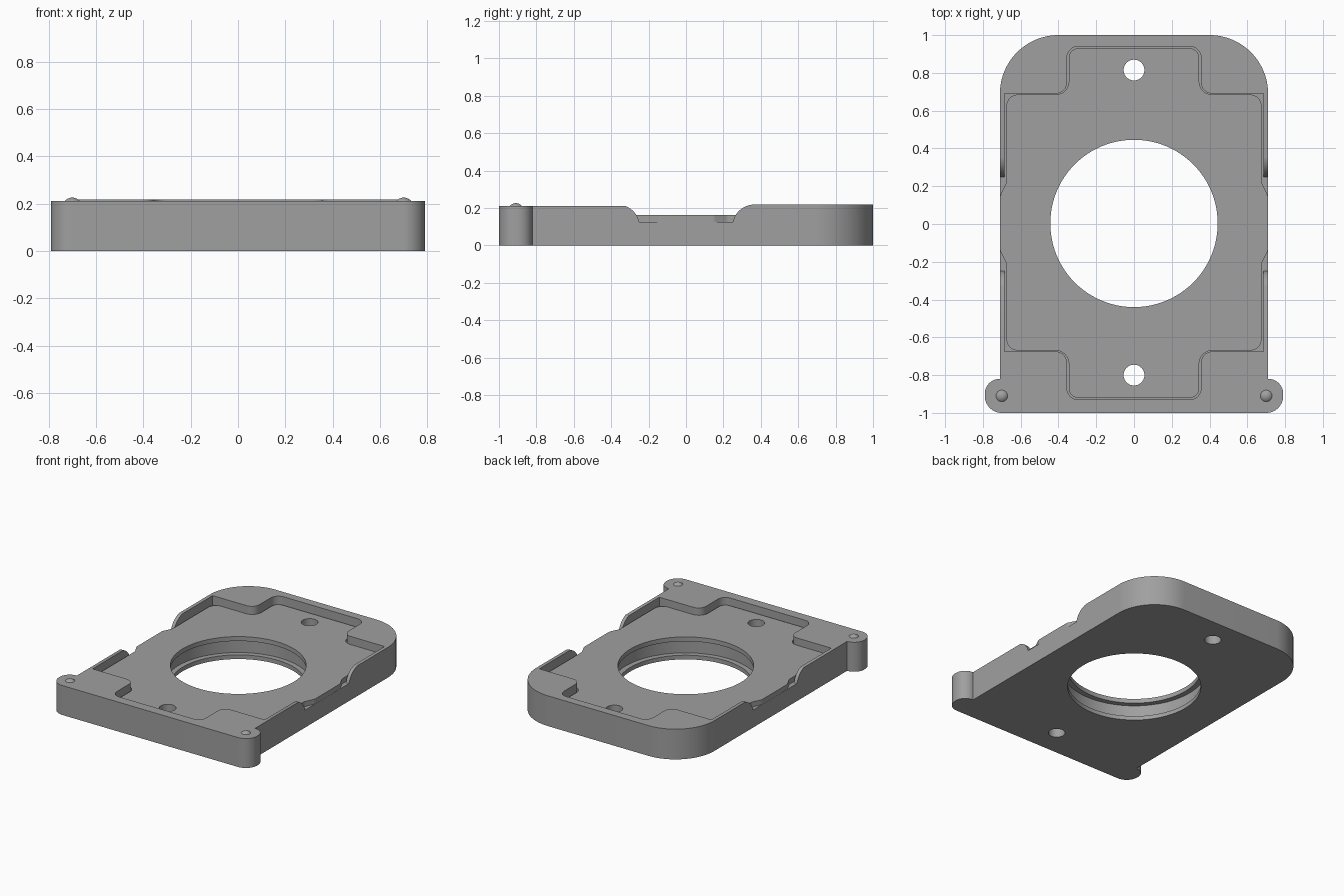
import bpy, bmesh, math
from mathutils import Vector

cube = bpy.data.objects.get("Cube")
if cube:
    bpy.data.objects.remove(cube)

grey = bpy.data.materials.new("mid grey")
grey.use_nodes = True
grey.diffuse_color = (0.35, 0.35, 0.35, 1)
grey.node_tree.nodes["Principled BSDF"].inputs["Base Color"].default_value = grey.diffuse_color


def fillet(corners, steps=12):
    """Round each (x, y, radius) corner of a closed polygon."""
    pts = []
    for i, (x, y, r) in enumerate(corners):
        p = Vector((x, y))
        if r == 0:
            pts.append(p)
            continue
        a = (Vector(corners[i - 1][:2]) - p).normalized()
        b = (Vector(corners[(i + 1) % len(corners)][:2]) - p).normalized()
        half = a.angle(b) / 2
        centre = p + (a + b).normalized() * (r / math.sin(half))
        start = p + a * (r / math.tan(half)) - centre
        end = p + b * (r / math.tan(half)) - centre
        sweep = math.atan2(start.x * end.y - start.y * end.x, start.dot(end))
        for k in range(steps + 1):
            t = sweep * k / steps
            pts.append(centre + Vector((start.x * math.cos(t) - start.y * math.sin(t),
                                        start.x * math.sin(t) + start.y * math.cos(t))))
    return pts


def mirrored(half):
    """Close a right-hand half outline with its mirror image."""
    return half + [(-x, y, r) for x, y, r in reversed(half)]


def circle(y, r, n=96):
    return [(r * math.cos(math.tau * k / n), y + r * math.sin(math.tau * k / n)) for k in range(n)]


def prism(name, pts, lo, hi, along_x=False):
    bm = bmesh.new()
    verts = [bm.verts.new((lo, p[0], p[1]) if along_x else (p[0], p[1], lo)) for p in pts]
    face = bm.faces.new(verts)
    out = bmesh.ops.extrude_face_region(bm, geom=[face])
    move = Vector((hi - lo, 0, 0)) if along_x else Vector((0, 0, hi - lo))
    bmesh.ops.translate(bm, vec=move, verts=[v for v in out["geom"] if isinstance(v, bmesh.types.BMVert)])
    bmesh.ops.recalc_face_normals(bm, faces=bm.faces)
    mesh = bpy.data.meshes.new(name)
    bm.to_mesh(mesh)
    bm.free()
    mesh.materials.append(grey)
    obj = bpy.data.objects.new(name, mesh)
    bpy.context.collection.objects.link(obj)
    return obj


def combine(target, tool, operation="DIFFERENCE"):
    mod = target.modifiers.new("combine", "BOOLEAN")
    mod.operation, mod.object, mod.solver = operation, tool, "EXACT"
    bpy.context.view_layer.objects.active = target
    bpy.ops.object.modifier_apply(modifier=mod.name)
    bpy.data.objects.remove(tool)


def smooth(obj):
    bpy.ops.object.select_all(action="DESELECT")
    obj.select_set(True)
    bpy.context.view_layer.objects.active = obj
    bpy.ops.object.shade_smooth_by_angle(angle=math.radians(30))


# Plate with rounded back corners and front ears
plate = prism("plate", fillet(mirrored([
    (0.71, 1, 0.31), (0.71, -0.82, 0), (0.79, -0.82, 0.079), (0.79, -1, 0.09)]), 24), 0, 0.218)

# Front half sits slightly lower
combine(plate, prism("front_trim", [(-1, -1.2), (1, -1.2), (1, 0), (-1, 0)], 0.212, 0.4))

# Pocket with a tab at each end
combine(plate, prism("pocket", fillet(mirrored([
    (0.355, 0.94, 0.06), (0.355, 0.69, -0.0 + 0.06), (0.685, 0.69, 0),
    (0.685, -0.675, 0), (0.355, -0.675, 0.06), (0.355, -0.93, 0.06)])), 0.125, 0.4))

# Scooped notches in both side walls
combine(plate, prism("side_notch", fillet(mirrored([
    (0.25, 0.126, 0), (0.28, 0.219, 0.12), (0.45, 0.219, 0), (0.45, 0.4, 0)])), -1, 1, True))

# Raised pocket floor, bulging out into the notches
bulge = [(0.675, 0.22, 0.04), (0.709, 0.15, 0.04), (0.709, -0.14, 0.04), (0.675, -0.21, 0.04)]
floor = prism("floor", fillet(mirrored([
    (0.345, 0.93, 0.05), (0.345, 0.685, 0.07), (0.675, 0.685, 0.06)] + bulge + [
    (0.675, -0.67, 0.06), (0.345, -0.67, 0.07), (0.345, -0.92, 0.05)])), 0.06, 0.162)
combine(plate, floor, "UNION")

# Central bore with an inner groove, and two bolt holes
combine(plate, prism("bore", circle(0.003, 0.443), -0.1, 0.4))
combine(plate, prism("groove", circle(0.003, 0.48), 0.03, 0.13))
for y in (0.815, -0.80):
    combine(plate, prism("bolt_hole", circle(y, 0.055, 40), -0.1, 0.4))
smooth(plate)

# Small domes on the ears
for side, x in (("left", 0.70), ("right", -0.70)):
    bpy.ops.mesh.primitive_uv_sphere_add(segments=32, ring_count=24, radius=0.041, location=(x, -0.91, 0.185))
    dome = bpy.context.object
    dome.name = side + "_ear_dome"
    dome.data.materials.append(grey)
    smooth(dome)
